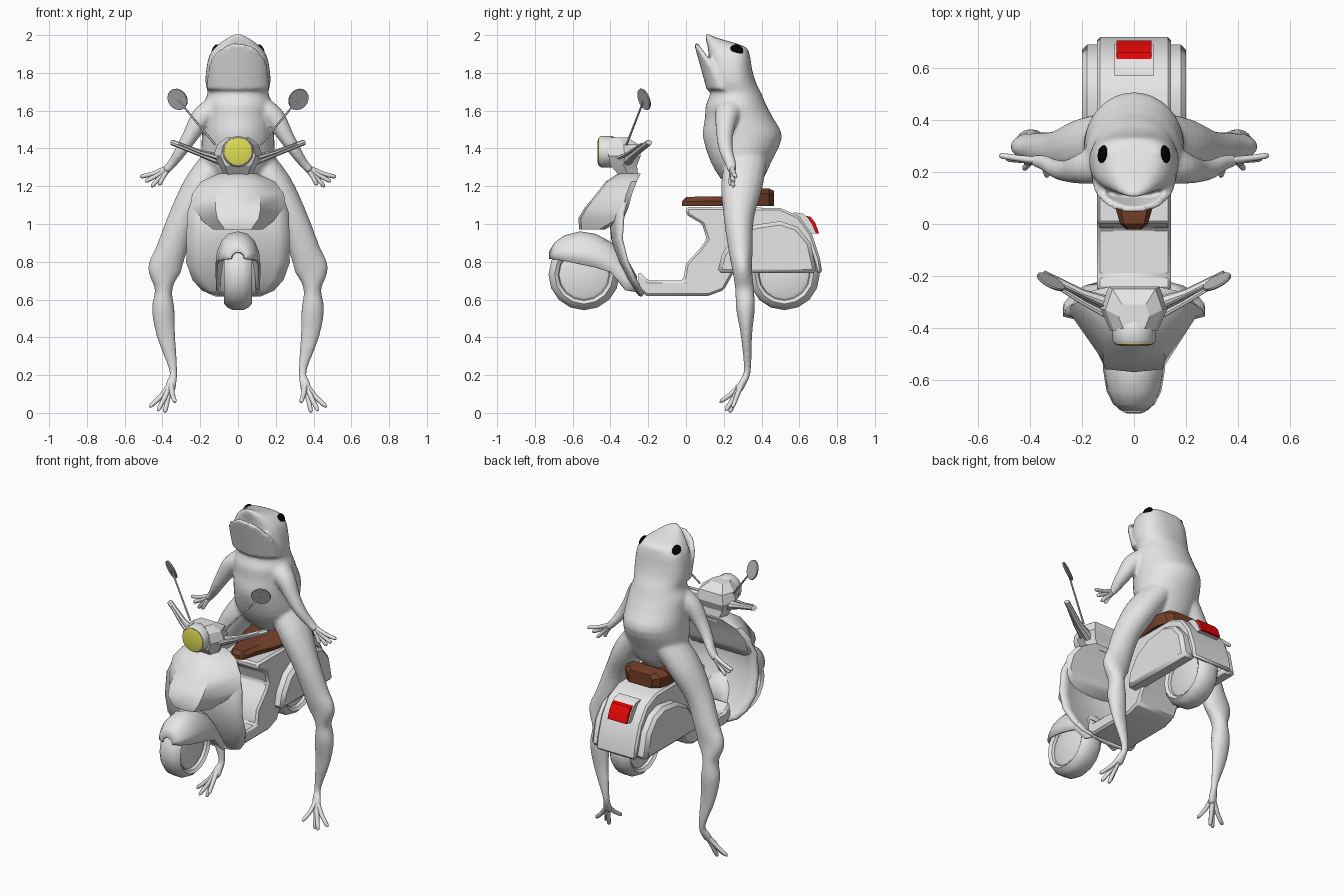
import bpy, bmesh, math
from mathutils import Vector

if "Cube" in bpy.data.objects:
    bpy.data.objects.remove(bpy.data.objects["Cube"])


def material(name, col):
    m = bpy.data.materials.new(name)
    m.diffuse_color = (*col, 1)
    m.use_nodes = True
    m.node_tree.nodes["Principled BSDF"].inputs["Base Color"].default_value = m.diffuse_color
    return m


GREY = material("light_grey", (0.79, 0.79, 0.79))
MIRROR = material("mirror_grey", (0.48, 0.48, 0.48))
YELLOW = material("lamp_yellow", (0.76, 0.74, 0.09))
RED = material("signal_red", (0.85, 0.002, 0.002))
BROWN = material("seat_brown", (0.17, 0.05, 0.022))
BLACK = material("eye_black", (0.001, 0.001, 0.001))


def loft(name, rings, mat=GREY, closed=True, solid=0, bevel=0, angle=35):
    """Skin a list of equal-length point rings; closed rings get end caps."""
    bm = bmesh.new()
    rows = [[bm.verts.new(p) for p in r] for r in rings]
    n = len(rows[0])
    for a, b in zip(rows, rows[1:]):
        for i in range(n if closed else n - 1):
            j = (i + 1) % n
            bm.faces.new((a[i], a[j], b[j], b[i]))
    if closed:
        bm.faces.new(rows[0])
        bm.faces.new(rows[-1])
    bmesh.ops.recalc_face_normals(bm, faces=bm.faces)
    me = bpy.data.meshes.new(name)
    bm.to_mesh(me)
    bm.free()
    me.materials.append(mat)
    ob = bpy.data.objects.new(name, me)
    bpy.context.collection.objects.link(ob)
    bpy.ops.object.select_all(action='DESELECT')
    ob.select_set(True)
    bpy.context.view_layer.objects.active = ob
    bpy.ops.object.shade_smooth_by_angle(angle=math.radians(angle))
    if solid:
        m = ob.modifiers.new("thickness", 'SOLIDIFY')
        m.thickness, m.offset = solid, 0
    if bevel:
        m = ob.modifiers.new("bevel", 'BEVEL')
        m.width, m.segments, m.angle_limit = bevel, 1, math.radians(40)
    return ob


def flow(pts, k=4):
    """Catmull-Rom interpolation of a list of equal-length tuples."""
    out = []
    for i in range(len(pts) - 1):
        a, b, c, d = pts[max(i - 1, 0)], pts[i], pts[i + 1], pts[min(i + 2, len(pts) - 1)]
        for t in [j / k for j in range(k)]:
            out.append(tuple(q + .5 * t * (r - p + t * (2 * p - 5 * q + 4 * r - s + t * (3 * (q - r) + s - p)))
                             for p, q, r, s in zip(a, b, c, d)))
    return out + [pts[-1]]


def ellipse(c, u, v, n):
    return [Vector(c) + u * math.cos(k * math.tau / n) + v * math.sin(k * math.tau / n) for k in range(n)]


def spin(name, c, axis, profile, mat=GREY, n=16, angle=35):
    """Round part: profile is (distance along axis, radius)."""
    axis = Vector(axis).normalized()
    u = axis.orthogonal().normalized()
    v = axis.cross(u)
    return loft(name, [ellipse(Vector(c) + axis * d, u * r, v * r, n) for d, r in profile], mat, angle=angle)


def tube(name, pts, n=10, angle=50):
    """Limb through (x, y, z, side radius, depth radius)."""
    P = [Vector(p[:3]) for p in pts]
    rings = []
    for i, p in enumerate(pts):
        t = (P[min(i + 1, len(P) - 1)] - P[max(i - 1, 0)]).normalized()
        u = Vector((0, 1, 0)).cross(t).normalized()
        rings.append(ellipse(P[i], u * p[3], t.cross(u) * p[4], n))
    return loft(name, rings, angle=angle)


def extrude(name, prof, x0, x1, mat=GREY, bevel=0.0):
    return loft(name, [[(x, y, z) for y, z in prof] for x in (x0, x1)], mat, bevel=bevel)


def spow(v, p):
    return math.copysign(abs(v) ** p, v)


# ---------------- frog ----------------
# torso and upper head: z, front y, back y, half width, squareness
rows = [(1.17, .26, .36, .06, 1), (1.22, .2, .4, .13, 1), (1.32, .135, .448, .19, 1), (1.46, .09, .508, .192, 1),
        (1.56, .1, .462, .188, 1), (1.63, .105, .425, .185, 1), (1.69, .128, .4, .162, .95),
        (1.75, .114, .37, .172, .9), (1.82, .12, .35, .168, .8), (1.89, .12, .338, .152, .7),
        (1.935, .115, .318, .122, .7), (1.965, .108, .235, .085, .75), (1.985, .105, .165, .055, .8),
        (2.006, .1, .12, .018, 1)]
rings = []
for z, f, b, w, p in flow(rows, 3):
    rings.append([(w * spow(math.cos(a), p), (f + b) / 2 + (b - f) / 2 * spow(math.sin(a), p), z)
                  for a in [k * math.tau / 32 for k in range(32)]])
frog = [loft("frog", rings)]

# lower jaw: curved lip standing in front of the upper head
rings = []
for t in (0, .25, .5, .75, 1):
    front, back = [], []
    for k in range(17):
        a = math.pi * (k / 16 - .5)
        c, s = math.cos(a), math.sin(a)
        x, y, z = s * (.168 - .01 * t), .2 - .045 * t - c * (.09 + .024 * t), 1.71 + t * (.1 + .15 * c)
        front.append((x, y, z))
        back.append((x * .88, y + .024, z))
    rings.append(front + back[::-1])
frog.append(loft("jaw", rings))

for s in (1, -1):
    # brow bulge
    frog.append(spin("brow", (s * .082, .262, 1.905), (1, 0, 0),
                     [(.05 * math.cos(a), .05 * math.sin(a)) for a in (.25, .8, 1.57, 2.34, 2.9)], n=12))
    # legs
    frog.append(tube("leg", flow([(s * x, *r) for x, *r in (
        (.1, .32, 1.34, .085, .11), (.2, .295, 1.2, .09, .11), (.29, .28, 1.03, .08, .08),
        (.357, .29, .85, .082, .063), (.39, .298, .755, .088, .052), (.394, .31, .655, .047, .05),
        (.396, .315, .55, .06, .05), (.381, .32, .41, .05, .03), (.342, .325, .225, .022, .019),
        (.352, .3, .16, .028, .02), (.362, .28, .12, .03, .018))]), 16))
    for x, y, z in ((.46, .25, .03), (.42, .215, .012), (.385, .235, .004), (.335, .188, .055)):
        tube("toe", flow([(s * .355, .295, .155, .016, .016), (s * (.36 + x) / 2, (.285 + y) / 2, (.14 + z) / 2, .013, .013),
                          (s * x, y, z + .008, .011, .011), (s * x, y, z, .004, .004)], 2), 8)
    # arms
    frog.append(tube("arm", flow([(s * x, *r) for x, *r in (
        (.11, .24, 1.61, .075, .085), (.19, .215, 1.565, .058, .062), (.25, .205, 1.47, .043, .045),
        (.3, .212, 1.39, .033, .037), (.345, .235, 1.325, .025, .03), (.385, .245, 1.28, .022, .024))]), 16))
    for x, y, z in ((.515, .262, 1.248), (.49, .25, 1.225), (.46, .25, 1.2), (.422, .235, 1.21)):
        tube("finger", flow([(s * .36, .243, 1.305, .015, .015), (s * (.37 + x) / 2, (.243 + y) / 2, (1.29 + z) / 2, .012, .012),
                             (s * (x - .008), y, z + .004, .011, .011), (s * x, y, z, .004, .004)], 2), 8)
    # eyes
    spin("eye", (s * .119, .266, 1.914), (s, .12, .25),
         [(.02 * math.cos(a), .038 * math.sin(a)) for a in (.2, .7, 1.2, 1.57, 2.3)], BLACK, 16)

# blend the frog's main parts into one smooth skin
bpy.ops.object.select_all(action='DESELECT')
for o in frog:
    o.select_set(True)
bpy.context.view_layer.objects.active = frog[0]
bpy.ops.object.join()
body = frog[0]
m = body.modifiers.new("skin", 'REMESH')
m.mode, m.voxel_size, m.use_smooth_shade = 'VOXEL', .01, True
m = body.modifiers.new("relax", 'SMOOTH')
m.factor, m.iterations = .5, 5

# ---------------- scooter ----------------
# wheels
half = [(.028, .188), (.055, .175), (.074, .155), (.062, .137), (.046, .132), (.055, .112)]
prof = [(-d, r) for d, r in half[::-1]] + half
for name, y in (("front_wheel", -.54), ("rear_wheel", .52)):
    spin(name, (0, y, .732), (1, 0, 0), prof, n=16, angle=30)

# front fender: y, half width, top z, bottom z
loft("front_fender", [[(w * spow(math.cos(a), .9), y, zb + (zt - zb) * spow(math.sin(a), .95))
                       for a in [k * math.pi / 8 for k in range(9)]] for y, w, zt, zb in (
    (-.72, .035, .85, .815), (-.69, .075, .9, .812), (-.64, .1, .935, .803), (-.56, .113, .955, .787),
    (-.48, .113, .942, .77), (-.4, .113, .9, .745), (-.32, .11, .82, .65), (-.265, .1, .72, .64))],
     closed=False, solid=.012)

# nose cone in front of the leg shield: z, half width, front y, front half width, side y
loft("nose", [[(-a, f + .012, z), (0, f, z), (a, f + .012, z), (w, s, z), (w * .9, s + .03, z),
               (-w * .9, s + .03, z), (-w, s, z)]
              for z, w, f, a, s in ((.97, .13, -.565, .07, -.46), (1.03, .205, -.57, .11, -.36),
                                    (1.085, .253, -.537, .12, -.335), (1.16, .243, -.475, .115, -.315),
                                    (1.225, .195, -.425, .1, -.29), (1.268, .1, -.36, .06, -.27))], angle=40)

# leg shield: z, half width, centre y, edge y
loft("leg_shield", [[(w * k / 4, c + (e - c) * (k / 4) ** 2, z) for k in range(-4, 5)] for z, w, c, e in (
    (1.25, .1, -.29, -.265), (1.18, .22, -.34, -.3), (1.06, .265, -.4, -.335), (.92, .27, -.385, -.345),
    (.8, .272, -.345, -.315), (.71, .24, -.3, -.275), (.655, .19, -.265, -.245), (.625, .12, -.24, -.225))],
     closed=False, solid=.022)

# floor and seat body with an open wheel well
extrude("main_body", [(-.26, .66), (-.21, .62), (.12, .62), (.2, .65), (.25, .74), (.36, .89), (.52, .94),
                      (.65, .88), (.69, .74), (.722, .74), (.708, .824), (.667, .945), (.6, 1.04), (.5, 1.085),
                      (0, 1.09), (0, 1.05), (.085, 1.0), (.11, .92), (.07, .865), (0, .79), (-.015, .7),
                      (-.2, .7), (-.25, .75)], -.142, .142, bevel=.012)
for s in (1, -1):
    # side cowls
    extrude("side_cowl", [(.165, .74), (.19, .84), (.25, .93), (.36, .995), (.5, 1.015), (.59, .985),
                          (.66, .9), (.695, .74)], s * .105, s * .2, bevel=.02)

# saddle: y, half width, top z
loft("seat", [[(-w, y, 1.095), (w, y, 1.095), (w * 1.1, y, t - .025), (w * .8, y, t), (-w * .8, y, t),
               (-w * 1.1, y, t - .025)] for y, w, t in (
    (-.022, .025, 1.12), (0, .048, 1.142), (.08, .07, 1.146), (.2, .115, 1.146), (.3, .135, 1.148),
    (.35, .138, 1.16), (.38, .136, 1.187), (.44, .118, 1.187), (.467, .08, 1.175))], BROWN)

# tail light on its housing
extrude("light_housing", [(.57, 1.062), (.62, 1.055), (.645, 1.034), (.668, 1.0), (.69, .95), (.63, .95), (.57, 1.0)],
        -.075, .075)
extrude("tail_light", [(.635, 1.043), (.66, 1.038), (.685, 1.005), (.705, .95), (.688, .95), (.66, 1.005)],
        -.067, .067, RED)

# handlebar cowl
loft("handlebar_cowl", [[(-w * .7, f, z), (w * .7, f, z), (w, (f + b) / 2, z), (w * .75, b, z),
                         (-w * .75, b, z), (-w, (f + b) / 2, z)] for z, w, f, b in (
    (1.24, .065, -.34, -.25), (1.31, .1, -.4, -.26), (1.36, .13, -.41, -.24), (1.42, .11, -.41, -.25),
    (1.458, .06, -.4, -.31))], angle=25)
# headlamp
spin("headlamp_housing", (0, -.38, 1.383), (0, -1, 0), [(-.02, .065), (.01, .083), (.07, .083), (.08, .076)], n=16)
spin("headlamp_glass", (0, -.455, 1.383), (0, -1, 0), [(0, .074), (.008, .073), (.014, .05)], YELLOW, 16)

for s in (1, -1):
    # grips and brake levers
    tube("handle_grip", [(s * .09, -.31, 1.34, .03, .03), (s * .2, -.27, 1.375, .018, .02),
                         (s * .35, -.195, 1.432, .015, .018)], 8, 35)
    tube("brake_lever", [(s * .1, -.355, 1.35, .012, .012), (s * .2, -.3, 1.38, .008, .01),
                         (s * .31, -.232, 1.425, .006, .009)], 6, 35)
    # mirrors
    tube("mirror_stem", [(s * .12, -.315, 1.42, .006, .006), (s * .32, -.222, 1.66, .005, .005)], 6, 35)
    spin("mirror", (s * .32, -.222, 1.66), (s * .45, -.83, -.32), [(-.005, .058), (0, .06), (.005, .058)], MIRROR, 16)
